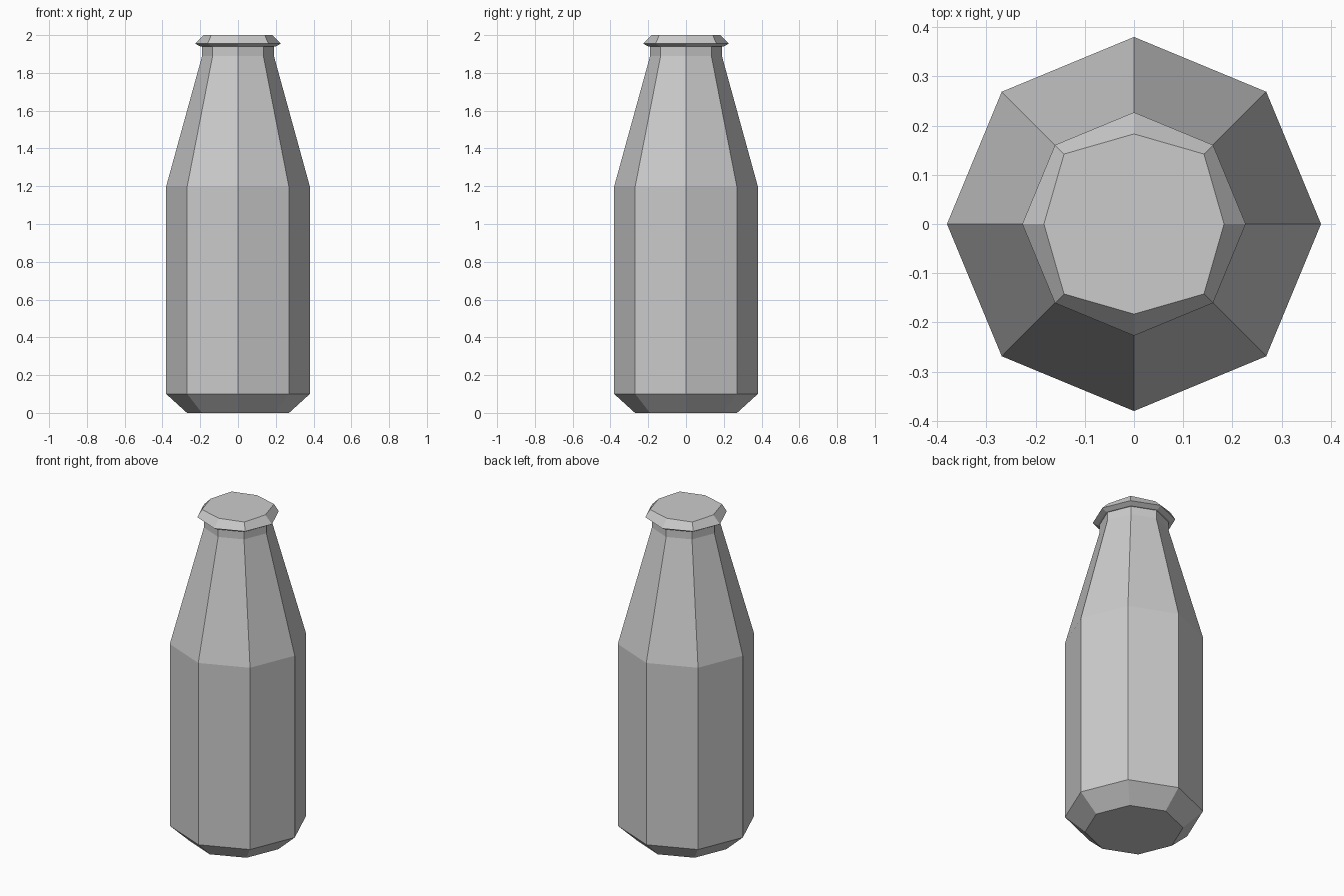
import bpy
import bmesh
from math import sin, cos, pi

cube = bpy.data.objects.get("Cube")
if cube:
    bpy.data.objects.remove(cube, do_unlink=True)

SIDES = 8

# Single grey glass colour
grey = bpy.data.materials.new("grey")
grey.use_nodes = True
colour = (0.6, 0.6, 0.6, 1)
grey.diffuse_color = colour
grey.node_tree.nodes["Principled BSDF"].inputs["Base Color"].default_value = colour

# Profile from base to cap: (radius at axis corners, radius at diagonal corners, height)
profile = [
    (0.27, 0.27, 0.0),     # base
    (0.38, 0.38, 0.1),     # bottom bevel
    (0.38, 0.38, 1.2),     # shoulder
    (0.19, 0.19, 1.89),    # neck
    (0.19, 0.19, 1.94),    # under the lip
    (0.2, 0.2, 1.94),
    (0.227, 0.227, 1.955), # lip edge
    (0.183, 0.201, 2.0),   # cap
]

# Faceted bottle body
bm = bmesh.new()
rings = []
for r_axis, r_diag, z in profile:
    ring = []
    for i in range(SIDES):
        r = r_diag if i % 2 else r_axis
        a = 2 * pi * i / SIDES
        ring.append(bm.verts.new((r * cos(a), r * sin(a), z)))
    rings.append(ring)
for low, high in zip(rings, rings[1:]):
    for i in range(SIDES):
        j = (i + 1) % SIDES
        bm.faces.new((low[i], low[j], high[j], high[i]))
bm.faces.new(rings[0][::-1])
bm.faces.new(rings[-1])
bmesh.ops.recalc_face_normals(bm, faces=bm.faces)

mesh = bpy.data.meshes.new("bottle")
bm.to_mesh(mesh)
bm.free()
mesh.materials.append(grey)
bottle = bpy.data.objects.new("bottle", mesh)
bpy.context.collection.objects.link(bottle)
